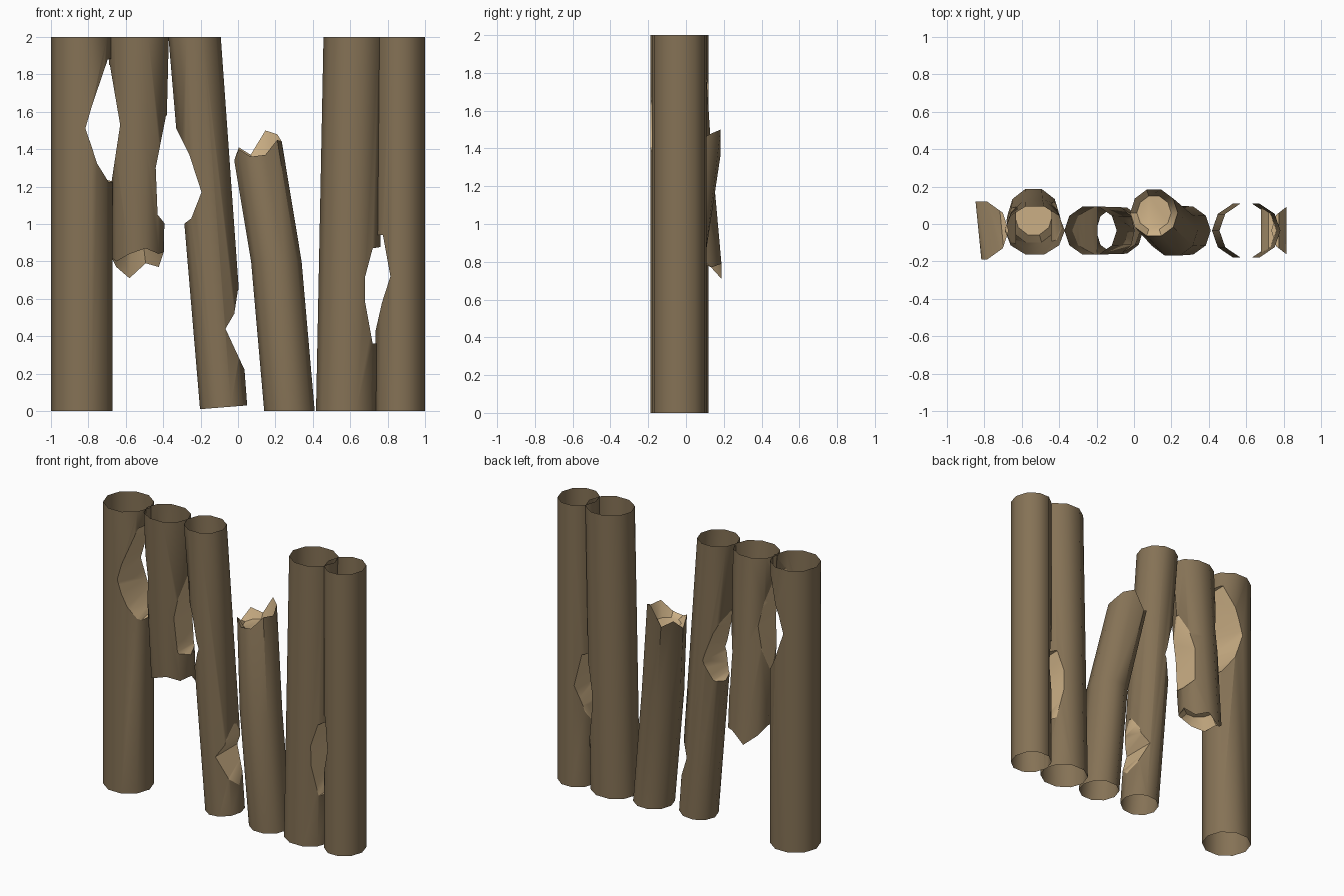
import bpy, bmesh, math

if "Cube" in bpy.data.objects:
    bpy.data.objects.remove(bpy.data.objects["Cube"])

SIDES = 10


def material(name, rgb):
    m = bpy.data.materials.new(name)
    m.diffuse_color = (*rgb, 1)
    m.use_nodes = True
    m.node_tree.nodes["Principled BSDF"].inputs["Base Color"].default_value = m.diffuse_color
    return m


MATS = [material("brown_bark", (0.235, 0.168, 0.092)),
        material("tan_cut_wood", (0.60, 0.43, 0.235))]


def make_object(name, bm):
    bmesh.ops.recalc_face_normals(bm, faces=bm.faces)
    me = bpy.data.meshes.new(name)
    bm.to_mesh(me)
    bm.free()
    for m in MATS:
        me.materials.append(m)
    ob = bpy.data.objects.new(name, me)
    bpy.context.collection.objects.link(ob)
    return ob


def notch_cutter(profile, skew):
    """Prism along y; the back end is shifted by skew (x, z)."""
    bm = bmesh.new()
    front = [bm.verts.new((x, -0.3, z)) for x, z in profile]
    back = [bm.verts.new((x + skew[0], 0.3, z + skew[1])) for x, z in profile]
    bm.faces.new(front)
    bm.faces.new(back[::-1])
    n = len(profile)
    for i in range(n):
        j = (i + 1) % n
        bm.faces.new((front[i], back[i], back[j], front[j]))
    bmesh.ops.triangulate(bm, faces=bm.faces)
    for f in bm.faces:
        f.material_index = 1
    ob = make_object("notch_cutter", bm)
    ob.hide_render = True
    return ob


def log(name, rings, jag=None, dent=0.0, notches=()):
    """Log from rings (z, cx, cy, rx, ry); jag gives the broken end heights."""
    bm = bmesh.new()
    rows = []
    for z, cx, cy, rx, ry in rings:
        rows.append([bm.verts.new((cx + rx * math.cos(k * math.tau / SIDES),
                                   cy + ry * math.sin(k * math.tau / SIDES), z))
                     for k in range(SIDES)])
    if jag:
        for v, z in zip(rows[-1], jag):
            v.co.z = z
    for a, b in zip(rows, rows[1:]):
        for k in range(SIDES):
            j = (k + 1) % SIDES
            bm.faces.new((a[k], a[j], b[j], b[k]))
    bm.faces.new(rows[0])
    if jag:
        # sunken splintered end
        z, cx, cy, rx, ry = rings[-1]
        inner = [bm.verts.new((cx + (v.co.x - cx) * 0.72, cy + (v.co.y - cy) * 0.72, z + dent))
                 for v in rows[-1]]
        for k in range(SIDES):
            j = (k + 1) % SIDES
            bm.faces.new((rows[-1][k], rows[-1][j], inner[j], inner[k])).material_index = 1
        bm.faces.new(inner).material_index = 1
    else:
        bm.faces.new(rows[-1])
    ob = make_object(name, bm)

    # axe notches
    bpy.context.view_layer.objects.active = ob
    for profile, skew in notches:
        cutter = notch_cutter(profile, skew)
        mod = ob.modifiers.new("notch", 'BOOLEAN')
        mod.operation = 'DIFFERENCE'
        mod.solver = 'EXACT'
        mod.object = cutter
        bpy.ops.object.modifier_apply(modifier=mod.name)
        bpy.data.objects.remove(cutter)

    # open the flat ends
    bm = bmesh.new()
    bm.from_mesh(ob.data)
    ends = [f for f in bm.faces if all(v.co.z < 0.05 for v in f.verts)
            or all(v.co.z > 1.95 for v in f.verts)]
    bmesh.ops.delete(bm, geom=ends, context='FACES')
    bm.to_mesh(ob.data)
    bm.free()
    bpy.ops.object.select_all(action='DESELECT')
    ob.select_set(True)
    bpy.ops.object.shade_smooth_by_angle(angle=math.radians(40))
    return ob


Y = -0.035

# far left upright log with a deep notch on its right
log("left_log", [(0, -0.835, Y, 0.165, 0.162), (2, -0.835, Y, 0.165, 0.162)],
    notches=[([(-0.5, 1.2), (-0.67, 1.2), (-0.74, 1.31), (-0.805, 1.5), (-0.77, 1.62),
               (-0.68, 1.86), (-0.5, 1.86)], (-0.06, 0.06))])

# hanging broken log, leaning back at the bottom
log("hanging_log", [(2, -0.53, Y, 0.16, 0.135), (1.4, -0.535, 0.0, 0.15, 0.14),
                    (0.8, -0.537, 0.045, 0.14, 0.15)],
    jag=[0.85, 0.77, 0.79, 0.71, 0.77, 0.82, 0.80, 0.84, 0.87, 0.84], dent=0.09,
    notches=[([(-0.3, 1.6), (-0.385, 1.58), (-0.44, 1.3), (-0.43, 1.05), (-0.39, 1.0),
               (-0.3, 1.0)], (0, 0)),
             ([(-0.8, 1.85), (-0.685, 1.85), (-0.63, 1.53), (-0.68, 1.2), (-0.8, 1.2)], (0, 0))])

# leaning log with a notch on each side
lean = log("leaning_log", [(0.02, -0.077, Y, 0.126, 0.13), (2, -0.232, Y, 0.14, 0.135)],
           notches=[([(-0.5, 1.51), (-0.33, 1.51), (-0.26, 1.37), (-0.195, 1.17), (-0.25, 1.03),
                      (-0.29, 1.0), (-0.5, 1.0)], (0, 0)),
                    ([(0.2, 0.66), (0.0, 0.65), (-0.02, 0.52), (-0.067, 0.44), (0.035, 0.22),
                      (0.2, 0.2)], (0, 0))])
for v in lean.data.vertices:
    if v.co.z < 0.05:
        v.co.z += 0.08 * (v.co.x + 0.077)

# short broken log, bent backwards near its top
log("broken_log", [(0, 0.275, Y, 0.135, 0.135), (0.8, 0.205, Y, 0.135, 0.14),
                   (1.42, 0.107, 0.06, 0.127, 0.13)],
    jag=[1.44, 1.48, 1.50, 1.37, 1.41, 1.34, 1.40, 1.36, 1.37, 1.45], dent=-0.08)

# right pair share one hole between them
HOLE = [(0.775, 0.94), (0.72, 0.87), (0.68, 0.72), (0.68, 0.58), (0.72, 0.36), (0.77, 0.58),
        (0.815, 0.72)]
log("inner_right_log", [(0, 0.58, Y, 0.163, 0.152), (2, 0.62, Y, 0.163, 0.152)],
    notches=[(HOLE[1:5] + [(0.9, 0.36), (0.9, 0.9)], (0, 0))])
log("outer_right_log", [(0, 0.867, Y, 0.133, 0.142), (2, 0.867, Y, 0.133, 0.142)],
    notches=[([(0.6, 0.36)] + HOLE[4:] + [HOLE[0], (0.6, 0.94)], (0, 0))])
